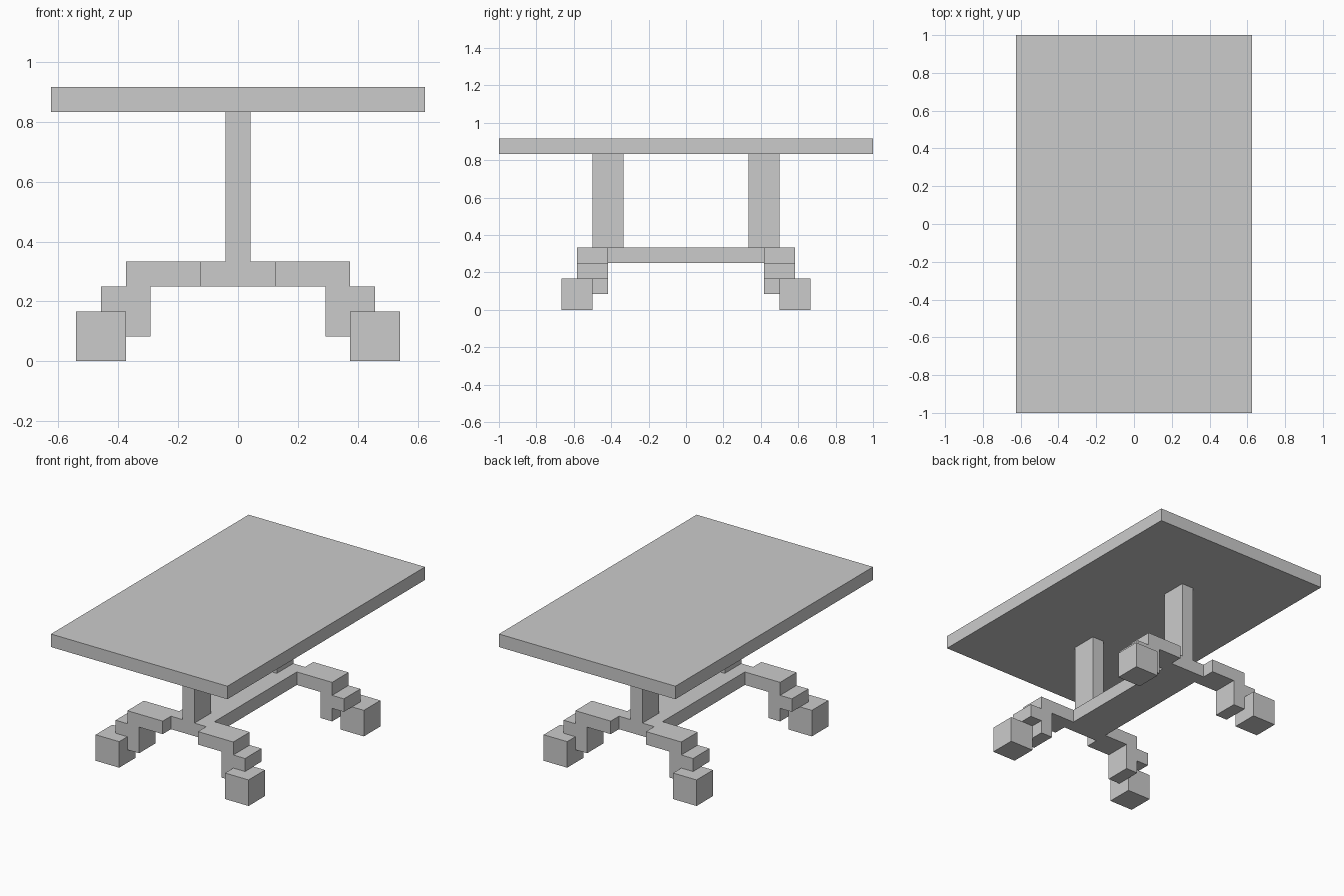
import bpy

if "Cube" in bpy.data.objects:
    bpy.data.objects.remove(bpy.data.objects["Cube"])

U = 1 / 24  # grid module of the model


def box(name, x, y, z):
    """Box from (min, max) ranges given in modules."""
    lo, hi = zip(x, y, z)
    bpy.ops.mesh.primitive_cube_add(size=1)
    ob = bpy.context.object
    ob.name = name
    centre = [(a + b) / 2 * U for a, b in zip(lo, hi)]
    size = [(b - a) * U for a, b in zip(lo, hi)]
    for v in ob.data.vertices:
        v.co = [c + k * s for c, k, s in zip(centre, v.co, size)]
    return ob


def side(a, b, sign):
    """Range mirrored to the given side."""
    return tuple(sorted((a * sign, b * sign)))


# Table top and the flat base plate
box("table_top", (-15, 15), (-24, 24), (20, 22))
box("base_plate", (-3, 3), (-12, 12), (6, 8))

for sy, end in ((-1, "front"), (1, "back")):
    # Upright post at each end
    box(f"{end}_post", (-1, 1), side(8, 12, sy), (8, 20))
    for sx, hand in ((-1, "left"), (1, "right")):
        name = f"{end}_{hand}"
        # Stepped leg: arm, drop, outer step and block foot
        box(f"{name}_arm", side(3, 9, sx), side(10, 14, sy), (6, 8))
        box(f"{name}_drop", side(7, 9, sx), side(10, 14, sy), (2, 6))
        box(f"{name}_step", side(9, 11, sx), side(10, 14, sy), (4, 6))
        box(f"{name}_foot", side(9, 13, sx), side(12, 16, sy), (0, 4))
